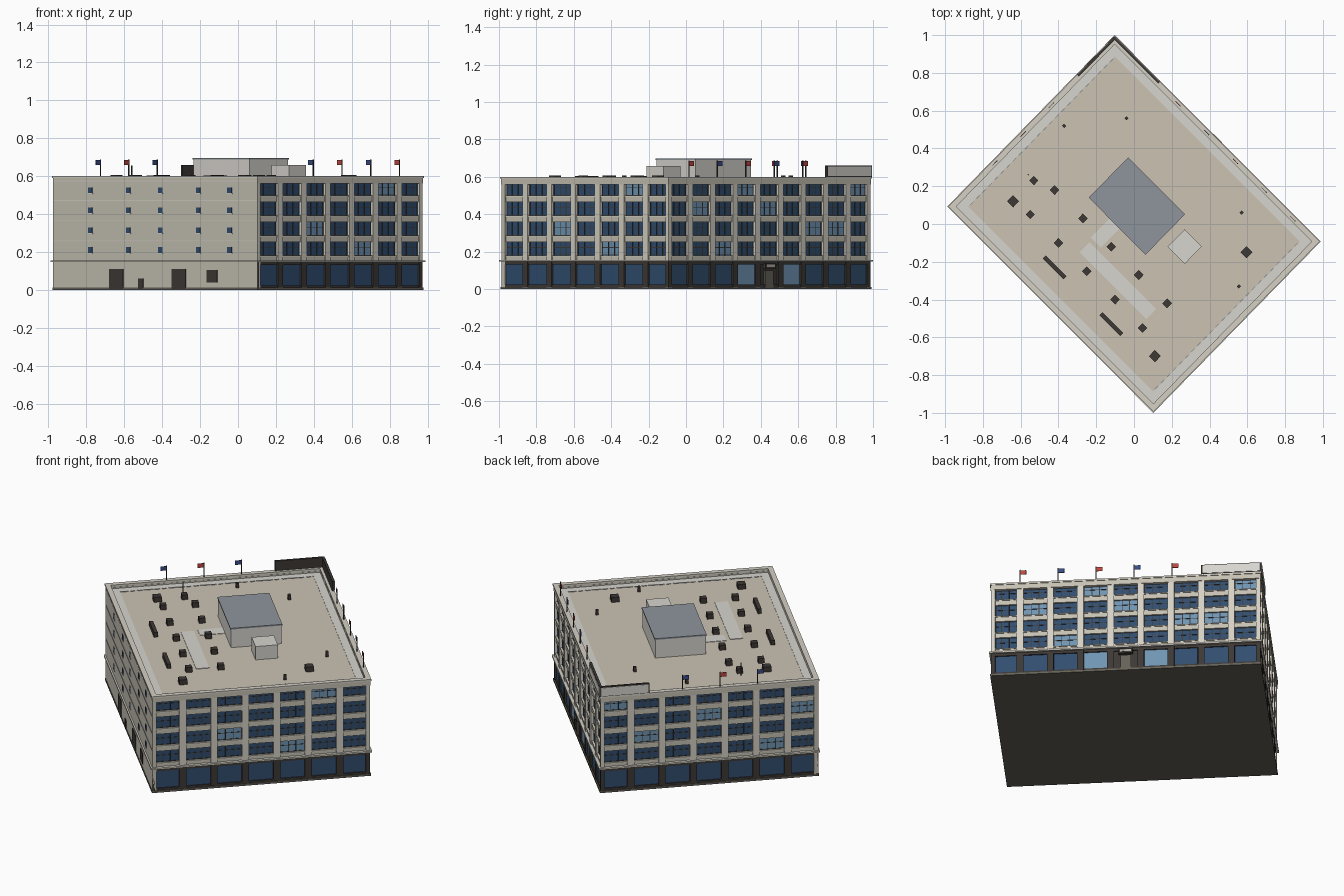
import bpy, bmesh
from mathutils import Matrix, Vector

if "Cube" in bpy.data.objects:
    bpy.data.objects.remove(bpy.data.objects["Cube"])

# Building axes: u along the short side, v along the long side (slightly skewed lot)
A, B = 0.63, 0.768
U = Vector((0.6987, 0.7154, 0))
V = Vector((-0.7065, 0.7078, 0))
FRAME = Matrix((U, V, (0, 0, 1))).transposed().to_4x4()
INV = FRAME.inverted()
COLORS = {
    'wall': (0.56, 0.53, 0.45), 'trim': (0.66, 0.63, 0.55), 'grey': (0.42, 0.41, 0.37),
    'dark': (0.045, 0.04, 0.035), 'glass': (0.03, 0.075, 0.16), 'lit': (0.16, 0.30, 0.45),
    'roof': (0.60, 0.54, 0.45), 'pale': (0.68, 0.66, 0.62), 'slate': (0.27, 0.30, 0.33),
    'base': (0.13, 0.12, 0.10), 'red': (0.5, 0.06, 0.05), 'blue': (0.04, 0.07, 0.25),
}
mats = {}
for k, c in COLORS.items():
    mats[k] = bpy.data.materials.new(k)
    mats[k].diffuse_color = (*c, 1)
parts = {}


def box(part, color, u0, u1, v0, v1, z0, z1):
    bm = parts.setdefault((part, color), bmesh.new())
    m = Matrix.Translation(((u0 + u1) / 2, (v0 + v1) / 2, (z0 + z1) / 2))
    m = m @ Matrix.Diagonal((abs(u1 - u0), abs(v1 - v0), z1 - z0, 1))
    bmesh.ops.create_cube(bm, size=1, matrix=FRAME @ m)


# Facade box: s runs along the face, d is depth relative to the outer plane
def on_face(face, part, color, s0, s1, d0, d1, z0, z1):
    if face == 'front':
        box(part, color, -A + s0, -A + s1, -B - d1, -B - d0, z0, z1)
    elif face == 'right':
        box(part, color, A + d0, A + d1, -B + s0, -B + s1, z0, z1)
    elif face == 'back':
        box(part, color, A - s1, A - s0, B + d0, B + d1, z0, z1)
    else:
        box(part, color, -A - d1, -A - d0, B - s1, B - s0, z0, z1)


ROOF = 0.575
E = 0.03
# Main body, plinth and roof deck
box('core', 'grey', -A + 0.007, A - E, -B + E, B - E, 0.004, ROOF - 0.01)
box('plinth', 'base', -A + 0.002, A - 0.002, -B + 0.002, B - 0.002, 0, 0.012)
box('roof_deck', 'roof', -A + 0.02, A - 0.02, -B + 0.02, B - 0.02, ROOF - 0.012, ROOF)


def facade(face, length, n, lit, door=None):
    p = length / n
    e = 0.006
    rows = [0.535, 0.428, 0.322, 0.216]
    # Spandrel bands between window rows
    edges = [0.585] + [x for z in rows for x in (z + 0.036, z - 0.036)] + [0.15]
    for hi, lo in zip(edges[::2], edges[1::2]):
        on_face(face, 'spandrels', 'wall', 0.02, length - 0.02, -E, -0.014, lo, hi)
        on_face(face, 'sills', 'trim', 0.02, length - 0.02, -E, -0.010, hi - 0.006, hi)
    # Pillars, upper and ground floor
    for i in range(n + 1):
        w = 0.11 * p
        s0, s1 = max(e, i * p - w), min(length - e, i * p + w)
        on_face(face, 'pillars', 'trim', s0, s1, -E, -e, 0.15, 0.59)
        on_face(face, 'shop_pillars', 'dark', s0, s1, -E, -e, 0.012, 0.147)
    on_face(face, 'shop_header', 'dark', e, length - e, -E, -0.009, 0.130, 0.147)
    on_face(face, 'shop_sill', 'dark', e, length - e, -E, -0.009, 0.012, 0.024)
    for i in range(n):
        c = (i + 0.5) * p
        h = 0.385 * p
        # Shop panes and entrance
        if i == door:
            on_face(face, 'entrance', 'dark', c - h, c + h, -E, -0.016, 0.012, 0.13)
            on_face(face, 'entrance_door', 'base', c - 0.03, c + 0.03, -E, -0.006, 0.004, 0.10)
            on_face(face, 'entrance_canopy', 'dark', c - 0.04, c + 0.04, -E, 0.004, 0.108, 0.138)
            on_face(face, 'entrance_panel', 'grey', c - 0.03, c + 0.03, 0.003, 0.005, 0.118, 0.130)
        else:
            col = 'lit' if door is not None and abs(i - door) == 1 else 'glass'
            on_face(face, 'shop_panes', col, c - h, c + h, -E, -0.016, 0.024, 0.13)
        # Upper windows with dark muntins
        for r, z in enumerate(rows):
            col = 'lit' if (i, r) in lit else 'glass'
            on_face(face, 'windows', col, c - h, c + h, -E - 0.002, -0.024, z - 0.036, z + 0.036)
            for k in (-1, -0.32, 0.32, 1):
                on_face(face, 'muntins', 'dark', c + k * h - 0.002, c + k * h + 0.002,
                        -E, -0.021, z - 0.036, z + 0.036)
            for zz in (z - 0.034, z + 0.006):
                on_face(face, 'muntins', 'dark', c - h, c + h, -E, -0.0215, zz - 0.0015, zz + 0.0015)


facade('front', 2 * A, 7, {(5, 0), (2, 2), (4, 3)})
facade('right', 2 * B, 9, {(3, 0), (8, 0), (1, 1), (4, 1), (6, 2), (7, 2), (2, 3)}, door=4)
facade('back', 2 * A, 7, {(0, 0), (3, 1), (6, 1), (1, 2), (5, 3)})

# Plain side wall with small windows, doors and thin string lines
L = 2 * B
on_face('left', 'plain_wall', 'wall', 0.006, L - 0.006, -0.03, -0.005, 0.012, 0.59)


def from_x(x):
    return (x + 0.98) / 1.085 * L


for x in (-0.78, -0.58, -0.41, -0.21, -0.045):
    for z in (0.525, 0.42, 0.315, 0.21):
        s = from_x(x)
        on_face('left', 'side_windows', 'glass', s - 0.016, s + 0.016, -0.02, -0.003, z - 0.015, z + 0.015)
        on_face('left', 'side_window_sills', 'trim', s - 0.02, s + 0.02, -0.02, -0.002, z - 0.019, z - 0.015)
for x0, x1, z0, z1 in ((-0.68, -0.605, 0.004, 0.11), (-0.525, -0.5, 0.004, 0.06),
                       (-0.35, -0.275, 0.004, 0.11), (-0.165, -0.11, 0.04, 0.105)):
    on_face('left', 'side_doors', 'dark', from_x(x0), from_x(x1), -0.02, -0.001, z0, z1)
for z in (0.575, 0.472, 0.367, 0.262):
    on_face('left', 'string_lines', 'trim', 0.01, L - 0.01, -0.02, -0.003, z - 0.002, z + 0.002)

# Belt course, parapet, cornice, and roof edge band on all sides
for face, ln in (('front', 2 * A), ('right', L), ('back', 2 * A), ('left', L)):
    on_face(face, 'belt_course', 'trim', -0.004, ln + 0.004, -0.03, 0.004, 0.146, 0.156)
    on_face(face, 'parapet', 'wall', 0.004, ln - 0.004, -0.028, -0.004, 0.56, 0.596)
    on_face(face, 'cornice', 'trim', 0, ln, -0.03, 0, 0.590, 0.600)
    on_face(face, 'roof_edge', 'pale', 0.03, ln - 0.03, -0.075, -0.028, ROOF - 0.005, ROOF + 0.002)
for face in ('front', 'back'):
    for i in range(24):
        s = 0.09 + i * 0.046
        on_face(face, 'roof_dashes', 'slate', s, s + 0.024, -0.08, -0.075, ROOF - 0.002, ROOF + 0.003)


# Rooftop box given by world x, y centre
def roof_box(part, color, x, y, du, dv, z0, z1):
    p = INV @ Vector((x, y, 0))
    box(part, color, p.x - du / 2, p.x + du / 2, p.y - dv / 2, p.y + dv / 2, z0, z1)


roof_box('penthouse', 'pale', 0.015, 0.095, 0.29, 0.418, ROOF - 0.005, 0.69)
roof_box('penthouse_roof', 'slate', 0.015, 0.095, 0.298, 0.426, 0.689, 0.697)
roof_box('stair_house', 'pale', 0.268, -0.12, 0.128, 0.128, ROOF - 0.005, 0.658)
roof_box('roof_walkway', 'pale', -0.085, -0.30, 0.075, 0.50, ROOF - 0.005, ROOF + 0.003)
roof_box('roof_walkway_arm', 'pale', -0.135, -0.03, 0.19, 0.075, ROOF - 0.005, ROOF + 0.0025)
for x, y, s in ((-.64, .12, .045), (-.53, .23, .034), (-.55, .05, .034), (-.42, .18, .036),
                (-.27, .03, .036), (-.40, -.10, .036), (-.12, -.12, .036), (-.25, -.25, .036),
                (.025, -.27, .036), (-.10, -.40, .036), (.175, -.42, .036), (.045, -.55, .036),
                (.11, -.70, .045), (.595, -.15, .045), (-.37, .52, .016), (-.04, .56, .016),
                (.57, .06, .016), (.555, -.33, .016)):
    roof_box('roof_vents', 'dark', x, y, s, s, ROOF - 0.005, 0.606)
for x, y in ((-.42, -.23), (-.12, -.53)):
    roof_box('roof_ducts', 'dark', x, y, 0.022, 0.155, ROOF - 0.005, 0.604)
roof_box('mast', 'dark', -0.56, 0.26, 0.005, 0.005, ROOF - 0.005, 0.655)

# Blank corner billboard: pale face, dark frame and back
for face, s0, s1 in (('back', 0, 0.285), ('right', L - 0.34, L)):
    on_face(face, 'billboard_back', 'dark', s0, s1, -0.014, 0.0, 0.598, 0.660)
    on_face(face, 'billboard_face', 'pale', s0 + 0.006, s1 - 0.006, -0.005, 0.003, 0.604, 0.655)

# Flags along two edges
for i in range(5):
    v = -B + L * (0.11 + 0.14 * i)
    box('flag_poles', 'dark', A - 0.018, A - 0.013, v - 0.0025, v + 0.0025, ROOF, 0.688)
    box('flags', 'red' if i % 2 == 0 else 'blue', A - 0.017, A - 0.014, v, v + 0.036, 0.658, 0.684)
for i, f in enumerate((0.28, 0.45, 0.62)):
    u = -A + 2 * A * f
    box('flag_poles', 'dark', u - 0.0025, u + 0.0025, B - 0.018, B - 0.013, ROOF, 0.688)
    box('flags', 'red' if i == 1 else 'blue', u - 0.036, u, B - 0.017, B - 0.014, 0.658, 0.684)

# Turn the collected geometry into objects
for (part, color), bm in parts.items():
    me = bpy.data.meshes.new(part)
    bm.to_mesh(me)
    bm.free()
    me.materials.append(mats[color])
    bpy.context.collection.objects.link(bpy.data.objects.new(part, me))

for m in bpy.data.materials:
    if m.users and not m.is_grease_pencil:
        m.use_nodes = True
        m.node_tree.nodes["Principled BSDF"].inputs["Base Color"].default_value = m.diffuse_color
